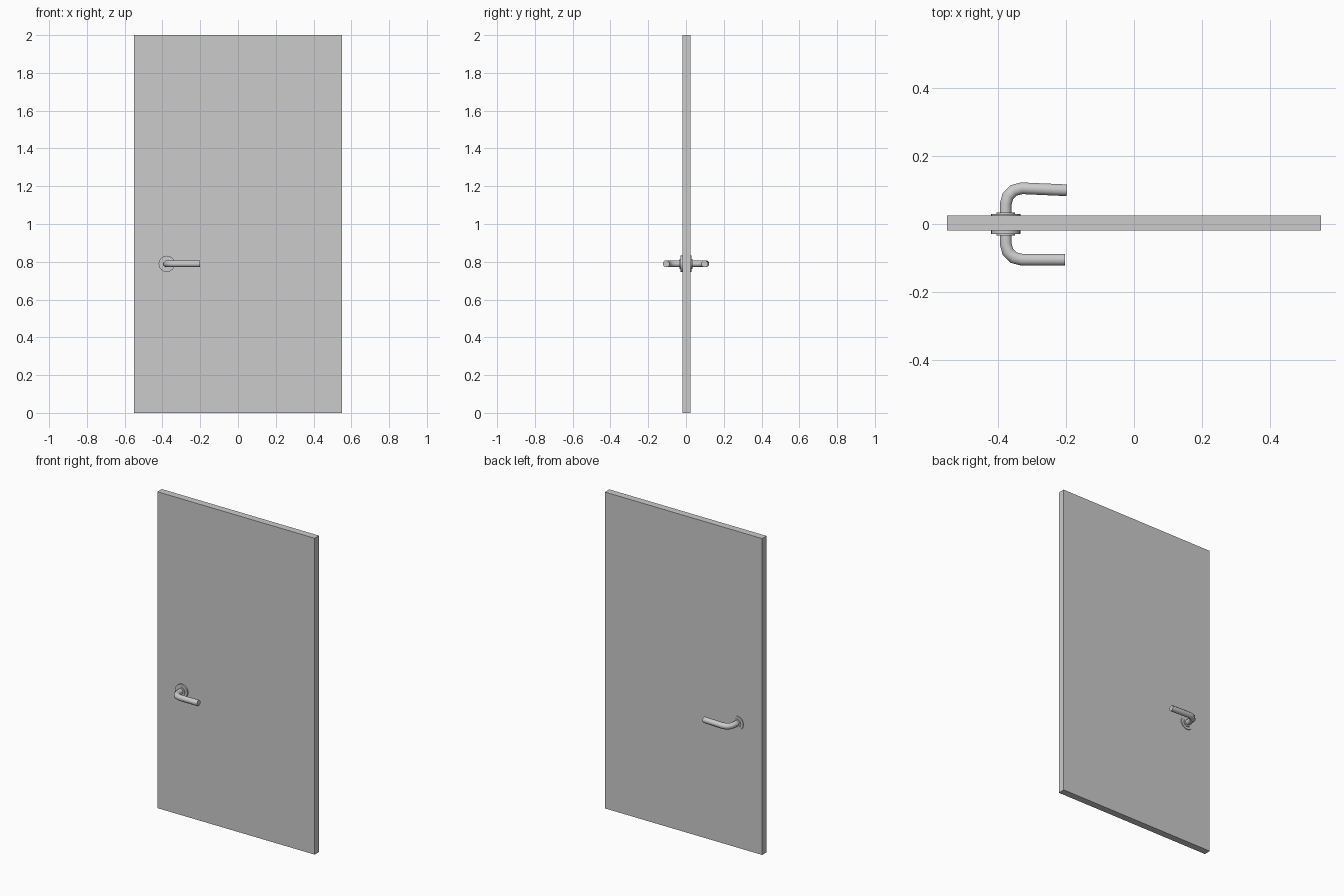
import bpy, bmesh, math
from mathutils import Vector, Matrix

if "Cube" in bpy.data.objects:
    bpy.data.objects.remove(bpy.data.objects["Cube"])

HX, HZ = -0.377, 0.789      # handle axis
SIDES, R = 8, 0.0185        # tube cross-section


def finish(name, bm, smooth=None):
    bmesh.ops.recalc_face_normals(bm, faces=bm.faces)
    me = bpy.data.meshes.new(name)
    bm.to_mesh(me)
    bm.free()
    ob = bpy.data.objects.new(name, me)
    bpy.context.collection.objects.link(ob)
    if smooth:
        bpy.ops.object.select_all(action='DESELECT')
        bpy.context.view_layer.objects.active = ob
        ob.select_set(True)
        bpy.ops.object.shade_smooth_by_angle(angle=math.radians(smooth))
    return ob


def disc(bm, radius, y0, y1):
    m = Matrix.Translation((HX, (y0 + y1) / 2, HZ)) @ Matrix.Rotation(math.pi / 2, 4, 'X')
    bmesh.ops.create_cone(bm, cap_ends=True, segments=24, radius1=radius,
                          radius2=radius, depth=abs(y1 - y0), matrix=m)


def lever(name, side, end):
    # stem out of the door, faceted bend, then the grip
    bend = 0.047
    path = [Vector((HX, side * 0.02, HZ))]
    for i in range(4):
        a = math.radians(30 * i)
        path.append(Vector((HX + bend * (1 - math.cos(a)),
                            side * (0.058 + bend * math.sin(a)), HZ)))
    path.append(Vector((end[0], end[1], HZ)))
    bm = bmesh.new()
    rings = []
    for i, p in enumerate(path):
        d0 = (p - path[max(i - 1, 0)]).normalized()
        d1 = (path[min(i + 1, len(path) - 1)] - p).normalized()
        t = (d0 + d1).normalized()
        n = t.cross(Vector((0, 0, 1)))
        miter = 1 / max(t.dot(d1 if i == 0 else d0), 0.5)
        ring = []
        for k in range(SIDES):
            a = 2 * math.pi * (k + 0.5) / SIDES
            ring.append(bm.verts.new(p + n * (R * miter * math.cos(a))
                                     + Vector((0, 0, R * math.sin(a)))))
        rings.append(ring)
    for a, b in zip(rings, rings[1:]):
        for k in range(SIDES):
            j = (k + 1) % SIDES
            bm.faces.new((a[k], a[j], b[j], b[k]))
    bm.faces.new(rings[0])
    bm.faces.new(rings[-1])
    finish(name, bm, 50)


# door slab
bm = bmesh.new()
bmesh.ops.create_cube(bm, size=1, matrix=Matrix.Translation((0, 0.0025, 1))
                      @ Matrix.Diagonal((1.1, 0.044, 2, 1)))
finish("door_slab", bm)

# stepped rosettes and lever handles on both faces
for label, side, end in (("front", -1, (-0.202, -0.105)), ("back", 1, (-0.197, 0.099))):
    bm = bmesh.new()
    disc(bm, 0.043, side * 0.01, side * 0.0295)
    disc(bm, 0.027, side * 0.01, side * 0.034)
    finish(label + "_rosette", bm, 30)
    lever(label + "_lever", side, end)
